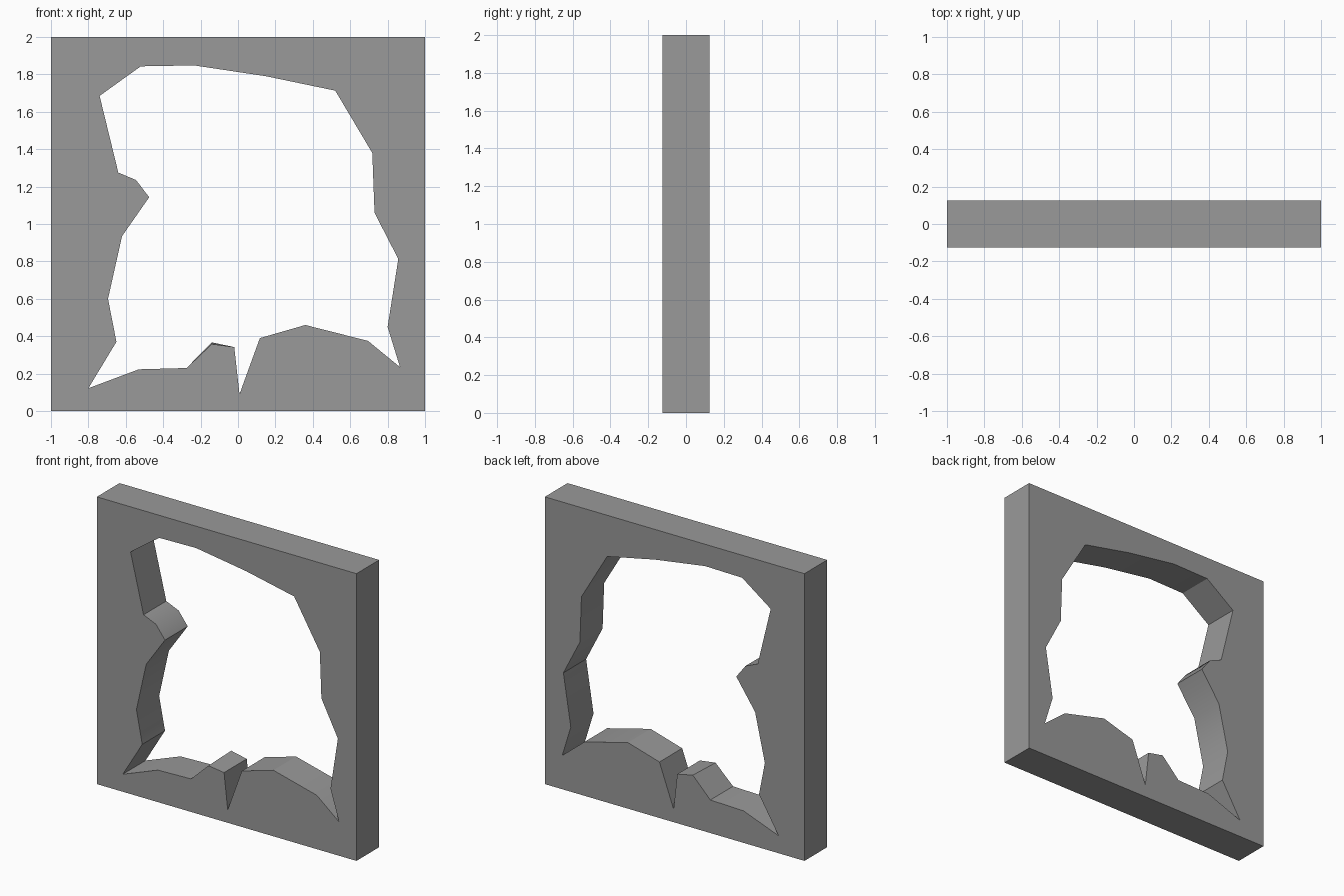
import bpy, bmesh, math

if "Cube" in bpy.data.objects:
    bpy.data.objects.remove(bpy.data.objects["Cube"])

HALF_DEPTH = 0.125

# Outer square and ragged opening, as (x, z) profiles
outer = [(-1, 0), (1, 0), (1, 2), (-1, 2)]
hole = [(-0.52, 1.843), (-0.235, 1.848), (0.15, 1.79), (0.52, 1.713),
        (0.718, 1.38), (0.73, 1.06), (0.857, 0.813), (0.80, 0.45),
        (0.866, 0.235), (0.695, 0.375), (0.36, 0.46), (0.117, 0.39),
        (0.008, 0.09), (-0.02, 0.342), (-0.14, 0.358), (-0.275, 0.23),
        (-0.53, 0.223), (-0.80, 0.122), (-0.65, 0.37), (-0.695, 0.60),
        (-0.62, 0.935), (-0.475, 1.143), (-0.545, 1.235), (-0.64, 1.275),
        (-0.74, 1.685)]
# The small bump on the lower rim is slightly taller at the back
hole_back = [(x, 0.367) if (x, z) == (-0.14, 0.358) else (x, z) for x, z in hole]


def add_loop(bm, profile, y):
    verts = [bm.verts.new((x, y, z)) for x, z in profile]
    edges = [bm.edges.new((v, verts[i - 1])) for i, v in enumerate(verts)]
    return verts, edges


bm = bmesh.new()
loops = {}
# Front and back faces with the opening left out
for y, inner in ((-HALF_DEPTH, hole), (HALF_DEPTH, hole_back)):
    ov, oe = add_loop(bm, outer, y)
    iv, ie = add_loop(bm, inner, y)
    bmesh.ops.triangle_fill(bm, edges=oe + ie, use_beauty=True, normal=(0, 1, 0))
    loops[y] = (ov, iv)

# Walls around the outside and inside the opening
for front, back in zip(loops[-HALF_DEPTH], loops[HALF_DEPTH]):
    for i in range(len(front)):
        bm.faces.new((front[i - 1], front[i], back[i], back[i - 1]))

bmesh.ops.recalc_face_normals(bm, faces=bm.faces)
mesh = bpy.data.meshes.new("broken_wall_frame")
bm.to_mesh(mesh)
bm.free()
frame = bpy.data.objects.new("broken_wall_frame", mesh)
bpy.context.collection.objects.link(frame)

# Dark grey stone
stone = bpy.data.materials.new("dark_grey")
stone.diffuse_color = (0.32, 0.32, 0.32, 1)
stone.use_nodes = True
stone.node_tree.nodes["Principled BSDF"].inputs["Base Color"].default_value = stone.diffuse_color
mesh.materials.append(stone)

# Soft shading across the shallow bends of the opening, sharp corners kept
bpy.context.view_layer.objects.active = frame
frame.select_set(True)
bpy.ops.object.shade_smooth_by_angle(angle=math.radians(30))
